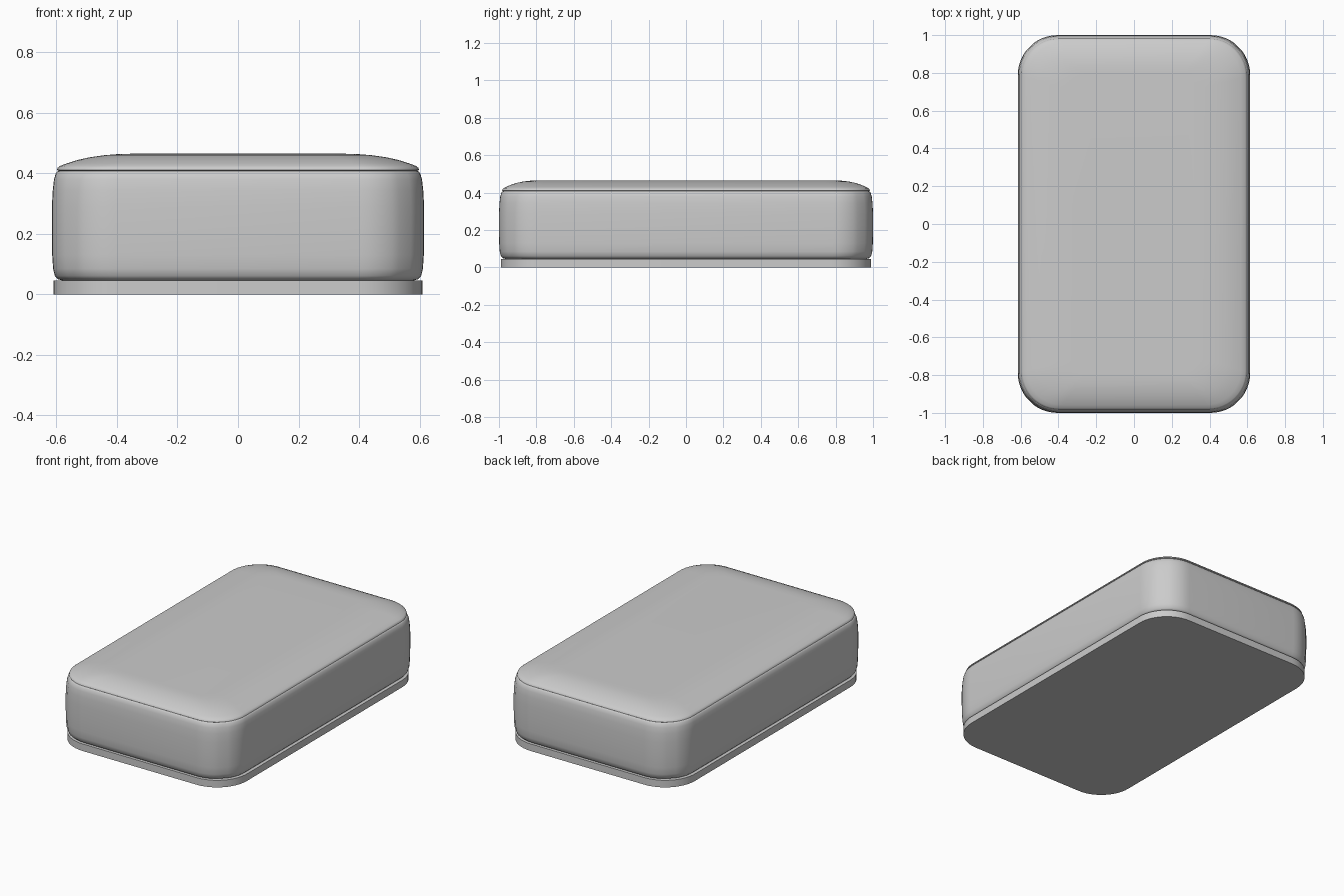
import bpy, bmesh
from math import cos, sin, pi

if "Cube" in bpy.data.objects:
    bpy.data.objects.remove(bpy.data.objects["Cube"])


def ring(bm, hx, hy, r, z, pinch=0.0, n=12):
    """Rounded rectangle loop, optionally pinched at the corner seams."""
    verts = []
    for k, (sx, sy) in enumerate(((1, 1), (-1, 1), (-1, -1), (1, -1))):
        for i in range(n + 1):
            a = (k + i / n) * pi / 2
            rr = r - (pinch if i == n // 2 else 0)
            verts.append(bm.verts.new((sx * (hx - r) + rr * cos(a),
                                       sy * (hy - r) + rr * sin(a), z)))
    return verts


def loft(name, hx, hy, radius, profile, angle):
    """Skin stacked loops of (x inset, y inset, z, seam pinch)."""
    bm = bmesh.new()
    rings = [ring(bm, hx - dx, hy - dy, max(radius - 0.6 * dy, 0.05), z, p)
             for dx, dy, z, p in profile]
    for a, b in zip(rings, rings[1:]):
        for i in range(len(a)):
            j = (i + 1) % len(a)
            bm.faces.new((a[i], a[j], b[j], b[i]))
    bm.faces.new(rings[0][::-1])
    bm.faces.new(rings[-1])
    bmesh.ops.recalc_face_normals(bm, faces=bm.faces)
    mesh = bpy.data.meshes.new(name)
    bm.to_mesh(mesh)
    bm.free()
    obj = bpy.data.objects.new(name, mesh)
    bpy.context.collection.objects.link(obj)
    bpy.ops.object.select_all(action='DESELECT')
    obj.select_set(True)
    bpy.context.view_layer.objects.active = obj
    bpy.ops.object.shade_smooth_by_angle(angle=angle)
    return obj


# Thin base board
loft("base_board", 0.61, 0.99, 0.21, [(0, 0, 0, 0), (0, 0, 0.045, 0)], pi / 6)

# Padded side panels with softly rounded lower edge and corner seams
p = 0.003
side = [(0.035, 0.035, 0.046, 0), (0.02, 0.02, 0.05, p), (0.01, 0.01, 0.061, p),
        (0.004, 0.004, 0.085, p), (0.001, 0.001, 0.13, p), (0, 0, 0.2, p),
        (0, 0, 0.29, p), (0.003, 0.003, 0.345, p), (0.007, 0.007, 0.38, p),
        (0.013, 0.013, 0.4, p), (0.018, 0.018, 0.406, 0)]
# Seam groove and domed top panel
crown = [(0.022, 0.022, 0.408, 0), (0.017, 0.017, 0.411, 0), (0.019, 0.019, 0.418, 0),
         (0.026, 0.025, 0.424, 0), (0.05, 0.042, 0.433, 0), (0.085, 0.068, 0.444, 0),
         (0.125, 0.098, 0.453, 0), (0.175, 0.132, 0.46, 0), (0.225, 0.167, 0.464, 0),
         (0.28, 0.205, 0.465, 0)]
loft("cushion", 0.615, 1.0, 0.21, side + crown, pi / 4)
